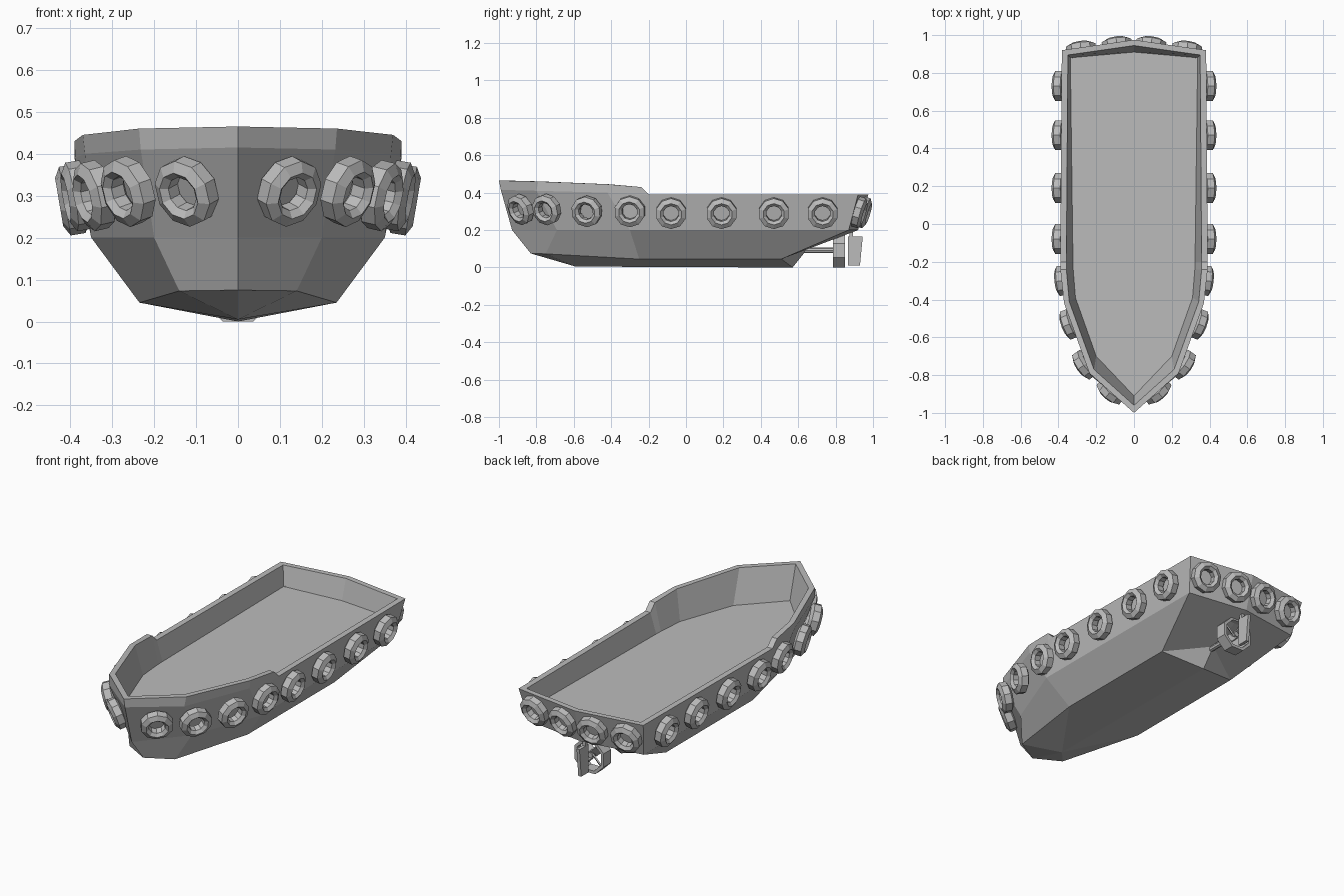
import bpy, bmesh
from math import pi, cos, sin
from mathutils import Vector, Matrix

cube = bpy.data.objects.get("Cube")
if cube:
    bpy.data.objects.remove(cube, do_unlink=True)

grey = bpy.data.materials.new("plain grey")
grey.use_nodes = True
grey.diffuse_color = (0.5, 0.5, 0.5, 1)
grey.node_tree.nodes["Principled BSDF"].inputs["Base Color"].default_value = (0.5, 0.5, 0.5, 1)


def finish(name, bm):
    """Weld, orient and turn a bmesh into a flat-shaded object."""
    bmesh.ops.remove_doubles(bm, verts=bm.verts, dist=0.0005)
    bmesh.ops.recalc_face_normals(bm, faces=bm.faces)
    mesh = bpy.data.meshes.new(name)
    bm.to_mesh(mesh)
    bm.free()
    mesh.materials.append(grey)
    obj = bpy.data.objects.new(name, mesh)
    bpy.context.collection.objects.link(obj)
    return obj


def ring(name, profile, sides, centre, normal, phase=0.0):
    """Sweep a closed (radius, height) profile around an axis."""
    bm = bmesh.new()
    loops = []
    for i in range(sides):
        a = phase + 2 * pi * i / sides
        loops.append([bm.verts.new((r * cos(a), r * sin(a), h)) for r, h in profile])
    n = len(profile)
    for i in range(sides):
        a, b = loops[i], loops[(i + 1) % sides]
        for j in range(n):
            k = (j + 1) % n
            bm.faces.new((a[j], b[j], b[k], a[k]))
    turn = Vector(normal).to_track_quat('Z', 'Y').to_matrix().to_4x4()
    bm.transform(Matrix.Translation(centre) @ turn)
    return finish(name, bm)


# Hull: rails from bow to stern centre, bridged and mirrored
keel_bow, keel_aft, skeg = (0, -.59, .005), (0, .57, 0), (0, .65, .1)
chine_mid, knuckle_mid = (.235, -.25, .045), (.35, -.3, .2)
keel = [(0, -.83, .075)] + [keel_bow] * 4 + [keel_aft, skeg]
chine = [(0, -.83, .075), (.14, -.75, .073)] + [chine_mid] * 3 + [(.235, .51, .045), skeg]
knuckle = [(0, -.93, .2), (.2, -.69, .2)] + [knuckle_mid] * 3 + [(.35, .87, .2), (0, .92, .2)]
stern = [(.39, -.2, .39), (.382, .92, .39), (0, .975, .39)]
belt = [(0, -.99, .415), (.232, -.8, .41), (.365, -.42, .4), (.388, -.24, .39)] + stern
rim = [(0, -1, .465), (.236, -.79, .46), (.37, -.42, .445), (.39, -.24, .43)] + stern
inner_xy = [(0, -.96), (.212, -.77), (.343, -.41), (.358, -.24), (.358, -.2), (.35, .895), (0, .945)]
inner = [(x, y, p[2]) for (x, y), p in zip(inner_xy, rim)]
floor = [(x, y, .28) for x, y in ((0, -.91), (.2, -.7), (.31, -.39), (.322, -.24),
                                  (.323, -.2), (.337, .88), (0, .91))]
middle = [(0, p[1], p[2]) for p in floor]
rails = [keel, chine, knuckle, belt, rim, inner, floor, middle]

bm = bmesh.new()
for side in (1, -1):
    for low, high in zip(rails, rails[1:]):
        for i in range(len(low) - 1):
            corners = []
            for x, y, z in (low[i], low[i + 1], high[i + 1], high[i]):
                if (side * x, y, z) not in corners:
                    corners.append((side * x, y, z))
            if len(corners) > 2:
                bm.faces.new([bm.verts.new(c) for c in corners])
finish("hull", bm)

# Tyre fenders along the sides, bow and transom
tyre = [(.042, -.018), (.058, -.032), (.083, -.018), (.083, .018), (.058, .032), (.042, .018)]
places = [((.395, y, .29), (1, 0, -.17)) for y in (-.08, .19, .47, .73)]
places += [
    ((.38, -.3, .3), (1, -.12, -.18)),
    ((.342, -.53, .3), (.92, -.35, -.22)),
    ((.262, -.745, .31), (.78, -.55, -.28)),
    ((.122, -.885, .31), (.6, -.7, -.33)),
    ((.09, .947, .295), (.13, 1, -.3)),
    ((.28, .923, .295), (.13, 1, -.3)),
]
for n, (c, d) in enumerate(places):
    for side, word in ((1, "left"), (-1, "right")):
        ring(f"tyre_{word}_{n + 1}", tyre, 10, (side * c[0], c[1], c[2]),
             (side * d[0], d[1], d[2]), pi / 10)

# Propeller nozzle: short octagonal tube
ring("propeller_nozzle", [(.08, -.032), (.097, -.032), (.097, .032), (.08, .032)], 8,
     (0, .817, .09), (0, 1, 0), pi / 8)

# Shaft and hub
bm = bmesh.new()
bmesh.ops.create_cone(bm, cap_ends=True, segments=8, radius1=.015, radius2=.015, depth=.24,
                      matrix=Matrix.Translation((0, .72, .092)) @ Matrix.Rotation(pi / 2, 4, 'X'))
finish("propeller_shaft", bm)

# Pitched propeller blades
bm = bmesh.new()
for i in range(4):
    place = (Matrix.Translation((0, .817, .09)) @ Matrix.Rotation(i * pi / 2 + pi / 4, 4, 'Y')
             @ Matrix.Translation((0, 0, .04)) @ Matrix.Rotation(pi / 4, 4, 'Z')
             @ Matrix.Diagonal((.05, .008, .08, 1)))
    bmesh.ops.create_cube(bm, size=1, matrix=place)
finish("propeller_blades", bm)


def plate(name, outline, half):
    """Extrude a side outline across x."""
    bm = bmesh.new()
    face = bm.faces.new([bm.verts.new((-half, y, z)) for y, z in outline])
    out = bmesh.ops.extrude_face_region(bm, geom=[face])
    moved = [v for v in out["geom"] if isinstance(v, bmesh.types.BMVert)]
    bmesh.ops.translate(bm, verts=moved, vec=(2 * half, 0, 0))
    finish(name, bm)


# Rudder and its post
plate("rudder", [(.865, .01), (.93, .01), (.945, .165), (.865, .165)], .009)
plate("rudder_post", [(.875, .16), (.893, .16), (.893, .23), (.875, .23)], .009)
